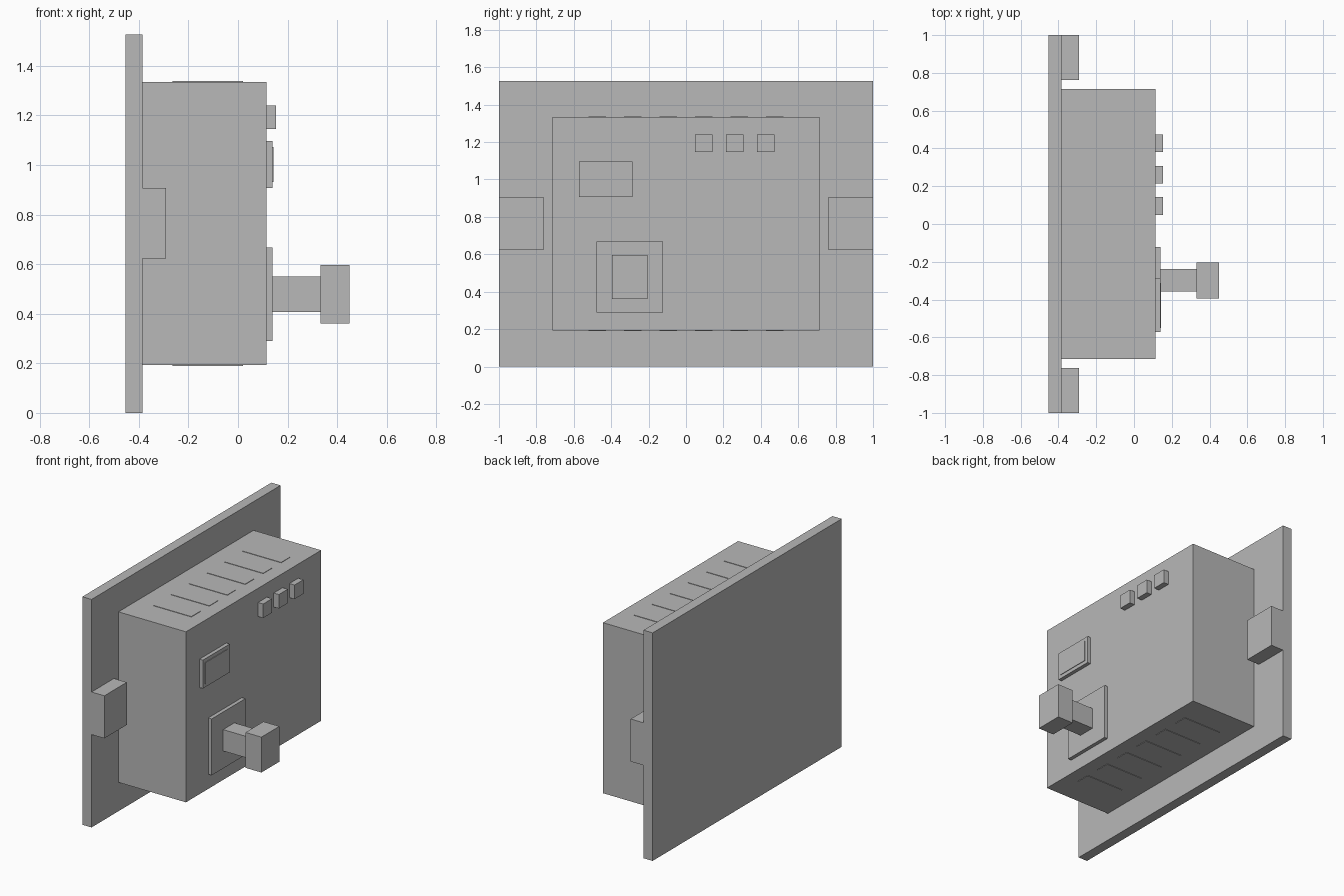
import bpy
from mathutils import Vector

cube = bpy.data.objects.get("Cube")
if cube:
    bpy.data.objects.remove(cube, do_unlink=True)

grey = bpy.data.materials.new("plain_grey")
grey.use_nodes = True
colour = (0.48, 0.48, 0.48, 1)
grey.diffuse_color = colour
grey.node_tree.nodes["Principled BSDF"].inputs["Base Color"].default_value = colour


def box(name, x, y, z):
    """Box spanning the given (low, high) range on each axis."""
    low, high = Vector((x[0], y[0], z[0])), Vector((x[1], y[1], z[1]))
    bpy.ops.mesh.primitive_cube_add(size=1, location=(low + high) / 2)
    obj = bpy.context.object
    obj.name = name
    obj.scale = high - low
    bpy.ops.object.transform_apply(location=False, rotation=False, scale=True)
    obj.data.materials.append(grey)
    return obj


# Mounting plate and main housing
BACK, FRONT = -0.385, 0.115
BOTTOM, TOP = 0.193, 1.335
box("back_plate", (-0.453, BACK), (-1, 1), (0, 1.527))
box("housing", (BACK, FRONT), (-0.715, 0.715), (BOTTOM, TOP))

# Side mounting tabs
box("left_tab", (BACK, -0.29), (0.763, 1), (0.622, 0.907))
box("right_tab", (BACK, -0.29), (-1, -0.763), (0.622, 0.907))

# Vent slots as thin plates on the top and bottom of the housing
THIN = 0.003
for i in range(6):
    y = -0.475 + i * 0.19
    span = (y - 0.047, y + 0.047)
    box("top_vent", (-0.265, 0.02), span, (TOP - THIN, TOP + THIN))
    box("bottom_vent", (-0.265, 0.02), span, (BOTTOM - THIN, BOTTOM + THIN))

# Row of buttons
for i in range(3):
    y = 0.095 + i * 0.166
    box("button", (FRONT, 0.153), (y - 0.047, y + 0.047), (1.146, 1.24))

# Display with its screen
box("display_frame", (FRONT, 0.14), (-0.572, -0.287), (0.907, 1.097))
box("display_screen", (0.137, 0.144), (-0.55, -0.312), (0.931, 1.073))

# Switch lever on its base
box("lever_base", (FRONT, 0.14), (-0.478, -0.122), (0.29, 0.668))
box("lever_stem", (0.14, 0.332), (-0.357, -0.238), (0.407, 0.55))
box("lever_knob", (0.332, 0.45), (-0.395, -0.205), (0.36, 0.597))
